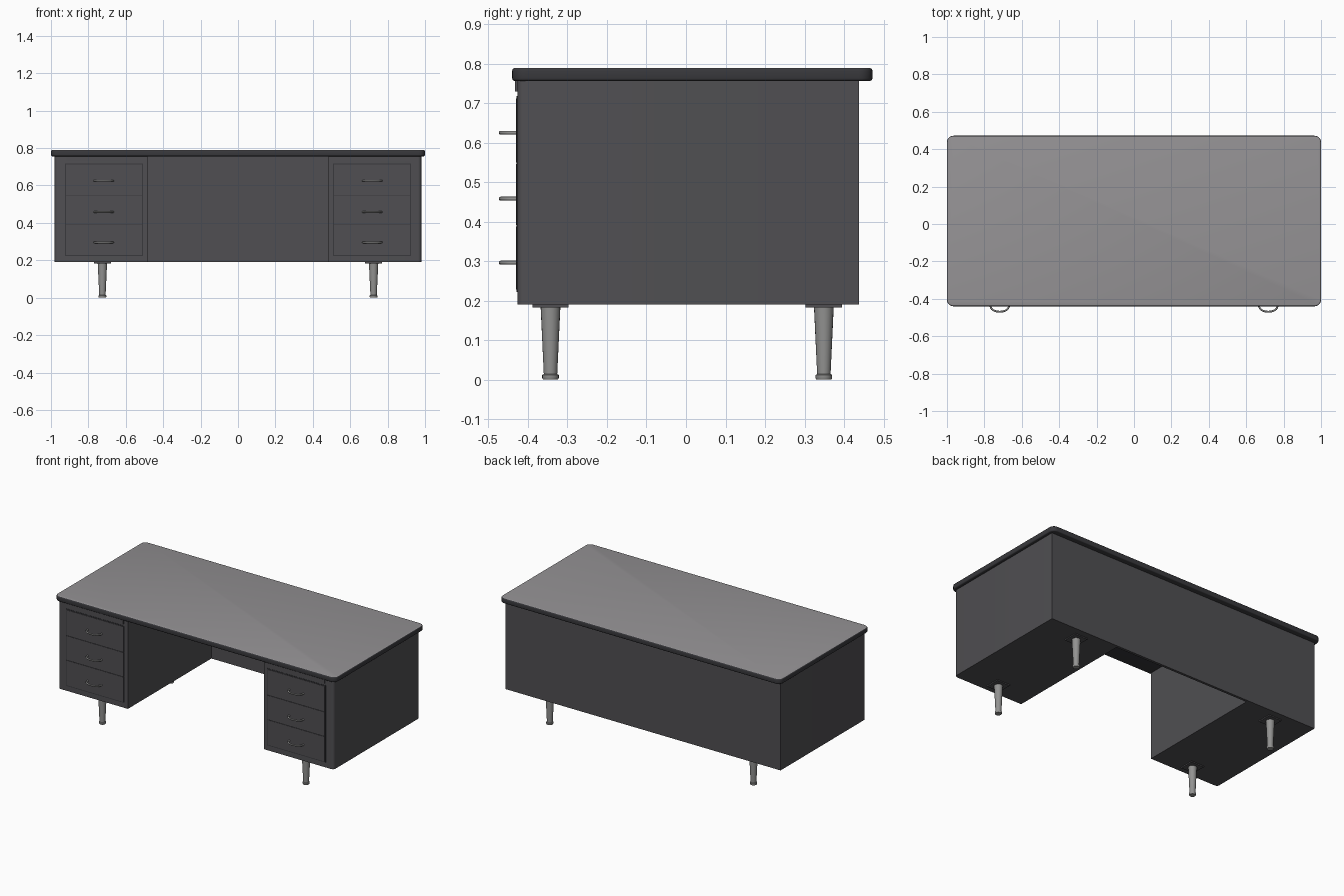
import bpy, bmesh, math

cube = bpy.data.objects.get("Cube")
if cube:
    bpy.data.objects.remove(cube, do_unlink=True)


def material(name, rgb):
    m = bpy.data.materials.new(name)
    m.use_nodes = True
    color = (*rgb, 1)
    m.diffuse_color = color
    m.node_tree.nodes["Principled BSDF"].inputs["Base Color"].default_value = color
    return m


BODY = material("charcoal enamel", (0.08, 0.078, 0.085))
EDGE = material("dark edging", (0.04, 0.04, 0.045))
TOP = material("grey laminate", (0.30, 0.29, 0.30))
METAL = material("brushed metal", (0.29, 0.29, 0.285))


def finish(name, bm, *mats):
    bmesh.ops.recalc_face_normals(bm, faces=bm.faces)
    mesh = bpy.data.meshes.new(name)
    bm.to_mesh(mesh)
    bm.free()
    for m in mats:
        mesh.materials.append(m)
    obj = bpy.data.objects.new(name, mesh)
    bpy.context.collection.objects.link(obj)
    return obj


def smooth(obj, angle=35):
    bpy.ops.object.select_all(action='DESELECT')
    obj.select_set(True)
    bpy.context.view_layer.objects.active = obj
    bpy.ops.object.shade_smooth_by_angle(angle=math.radians(angle))


def box(x0, x1, y0, y1, z0, z1):
    """Box between two corners, as a bmesh."""
    x0, x1 = min(x0, x1), max(x0, x1)
    bm = bmesh.new()
    bmesh.ops.create_cube(bm, size=1)
    for v in bm.verts:
        v.co = (x1 if v.co.x > 0 else x0, y1 if v.co.y > 0 else y0, z1 if v.co.z > 0 else z0)
    return bm


def round_uprights(bm, radius, test, segments=5):
    """Round the vertical edges whose position passes the test."""
    edges = [e for e in bm.edges
             if abs(e.verts[0].co.z - e.verts[1].co.z) > 0.01 and test(e.verts[0].co)]
    bmesh.ops.bevel(bm, geom=edges, offset=radius, segments=segments, profile=0.5, affect='EDGES')


# Table top: rounded slab with a dark rim and a light upper face
z_low, z_high = 0.756, 0.789
bm = box(-1, 1, -0.44, 0.472, z_low, z_high)
round_uprights(bm, 0.035, lambda c: True, 6)
rim = [e for e in bm.edges if abs(e.verts[0].co.z - e.verts[1].co.z) < 1e-5]
bmesh.ops.bevel(bm, geom=rim, offset=0.007, segments=3, profile=0.5, affect='EDGES')
bm.normal_update()
for f in bm.faces:
    f.material_index = 1 if f.normal.z > 0.75 else 0
smooth(finish("table_top", bm, EDGE, TOP))

# Back panel closing the knee space
finish("back_panel", box(-0.49, 0.49, 0.422, 0.438, 0.19, 0.758), BODY)

for side, s in (("left", 1), ("right", -1)):
    # Pedestal with a softly rounded outer front corner
    bm = box(s * 0.485, s * 0.98, -0.427, 0.438, 0.19, 0.758)
    round_uprights(bm, 0.018, lambda c: c.y < 0 and c.x * s > 0.9)
    smooth(finish(side + "_pedestal", bm, BODY))

    # Dark gap plate behind the drawer fronts, and the top rail
    finish(side + "_drawer_gap", box(s * 0.508, s * 0.924, -0.4285, -0.42, 0.222, 0.718), EDGE)
    finish(side + "_top_rail", box(s * 0.514, s * 0.918, -0.433, -0.42, 0.73, 0.757), BODY)

    drawers = (("top", 0.55, 0.712, 0.625), ("middle", 0.392, 0.546, 0.458),
               ("bottom", 0.228, 0.388, 0.296))
    for level, low, high, pull in drawers:
        name = f"{side}_{level}_drawer"
        finish(name + "_front", box(s * 0.513, s * 0.919, -0.431, -0.42, low, high), BODY)

        # Bow handle, swept along an arc
        curve = bpy.data.curves.new(name + "_handle", 'CURVE')
        curve.dimensions = '3D'
        curve.bevel_depth = 0.005
        curve.bevel_resolution = 2
        curve.use_fill_caps = True
        spline = curve.splines.new('POLY')
        count = 17
        spline.points.add(count - 1)
        for i, p in enumerate(spline.points):
            a = math.pi * i / (count - 1)
            x = s * 0.718 - 0.05 * math.cos(a)
            p.co = (x, -0.428 - 0.041 * math.sin(a) ** 0.7, pull, 1)
        curve.materials.append(METAL)
        handle = bpy.data.objects.new(name + "_handle", curve)
        bpy.context.collection.objects.link(handle)

    # Legs: mounting plate, tapered post and foot cap, turned from a profile
    for end, y in (("front", -0.343), ("back", 0.349)):
        x = s * 0.725
        finish(f"{side}_{end}_leg_plate",
               box(x - 0.046, x + 0.046, y - 0.046, y + 0.046, 0.183, 0.192), BODY)
        profile = ((0.019, 0), (0.021, 0.004), (0.021, 0.012), (0.017, 0.014), (0.025, 0.184))
        bm = bmesh.new()
        n = 20
        rings = [[bm.verts.new((x + r * math.cos(math.tau * k / n),
                                y + r * math.sin(math.tau * k / n), z)) for k in range(n)]
                 for r, z in profile]
        for a, b in zip(rings, rings[1:]):
            for k in range(n):
                bm.faces.new((a[k], a[(k + 1) % n], b[(k + 1) % n], b[k]))
        bm.faces.new(rings[0])
        bm.faces.new(rings[-1])
        smooth(finish(f"{side}_{end}_leg", bm, METAL))
